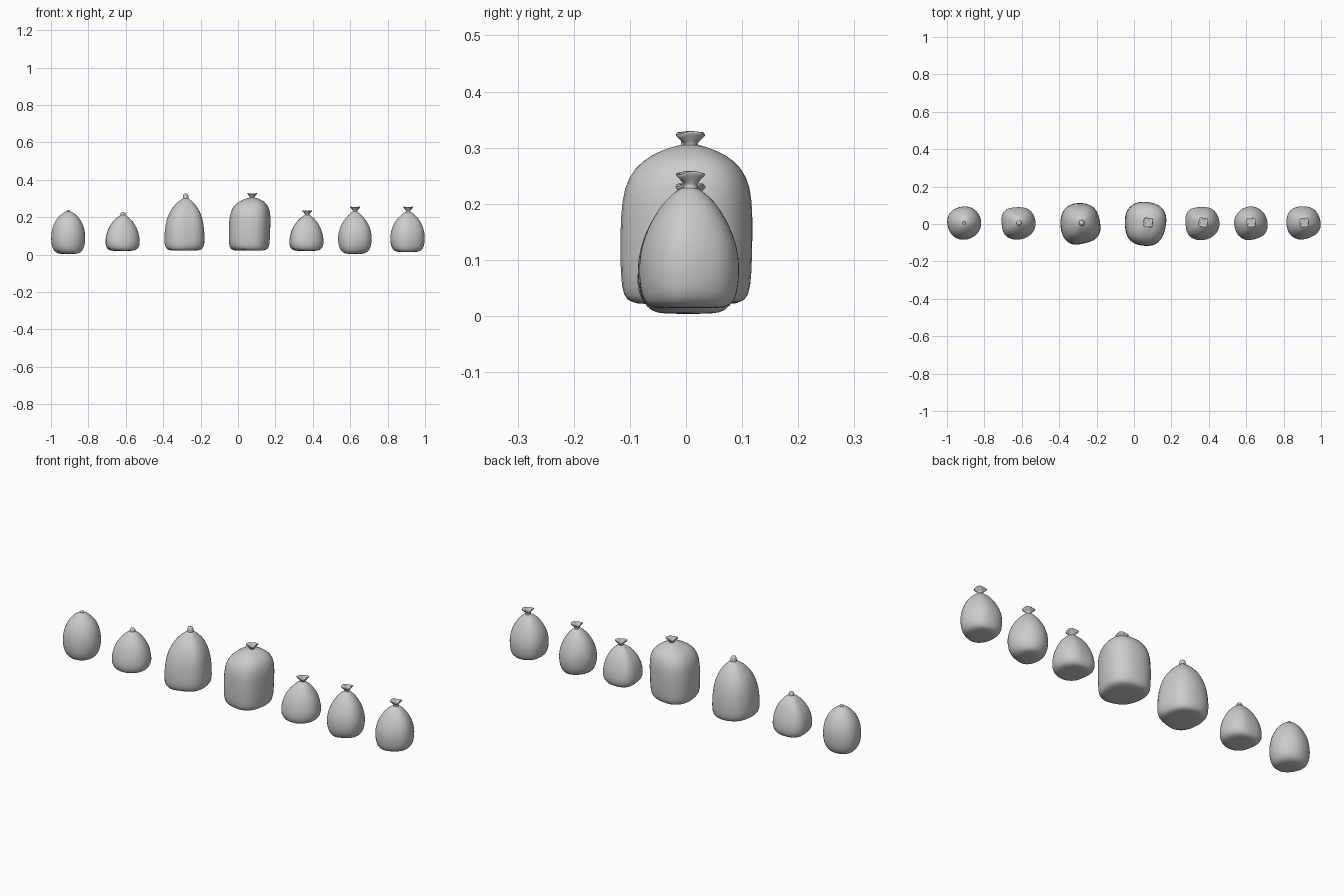
import bpy, bmesh
from math import sin, cos, pi, radians

if "Cube" in bpy.data.objects:
    bpy.data.objects.remove(bpy.data.objects["Cube"])


def loft(name, rings, sides=20):
    """Skin a list of (z, ring function) into a closed smooth mesh."""
    bm = bmesh.new()
    loops = [[bm.verts.new(f(2 * pi * i / sides)) for i in range(sides)] for f in rings]
    for a, b in zip(loops, loops[1:]):
        for i in range(sides):
            j = (i + 1) % sides
            bm.faces.new((a[i], a[j], b[j], b[i]))
    for loop, rev in ((loops[0], True), (loops[-1], False)):
        bm.faces.new(loop[::-1] if rev else loop)
    me = bpy.data.meshes.new(name)
    bm.to_mesh(me)
    bm.free()
    for p in me.polygons:
        p.use_smooth = True
    ob = bpy.data.objects.new(name, me)
    bpy.context.collection.objects.link(ob)
    ob.modifiers.new("smooth", 'SUBSURF').levels = 1
    ob.modifiers["smooth"].render_levels = 1
    return ob


def section(t, power, turn, lump, phase):
    """Point on a rounded, lumpy square."""
    a = t - turn
    r = (abs(cos(a)) ** power + abs(sin(a)) ** power) ** (-1 / power)
    r *= 1 + lump * sin(3 * t + phase) + 0.5 * lump * sin(5 * t + 2 * phase)
    return r * cos(t), r * sin(t)


def sack(name, cx, neck_x, hw, cy, hd, profile, power, turn, lump, phase):
    """Sack body; half width and depth are matched to hw and hd."""
    n = 72
    pts = [section(2 * pi * i / n, power, turn, lump, phase) for i in range(n)]
    x0, x1 = min(p[0] for p in pts), max(p[0] for p in pts)
    y0, y1 = min(p[1] for p in pts), max(p[1] for p in pts)
    top, low = profile[-1][0], profile[0][0]

    def ring(z, r):
        k = max(0, (z - low) / (top - low)) ** 3      # drift to the neck centre
        def f(t):
            x, y = section(t, power, turn, lump, phase)
            x = (2 * x - x0 - x1) / (x1 - x0)
            y = (2 * y - y0 - y1) / (y1 - y0)
            sag = 0.004 * sin(2 * t + phase) * (1 - k) * (r > 0.7)
            return (cx + (neck_x - cx) * k + x * r * hw * 1.01,
                    cy + (0.006 - cy) * k + y * r * hd * 1.01, z + sag)
        return f
    return loft(name, [ring(z, r) for z, r in profile])


def nub(name, x, z, r, h):
    """Small round knot on top of a sack."""
    prof = [(-0.012, 1.2), (0, 1.0), (h * .5, 1.0), (h * .85, .85), (h, .5), (h, .1)]
    return loft(name, [lambda t, a=a, s=s: (x + r * s * cos(t), 0.006 + r * s * sin(t), z + a)
                       for a, s in prof], 10)


def crown(name, x, z, turn):
    """Tied neck flaring into a crumpled square mouth."""
    prof = [(-.012, .017, 0), (0, .012, 0), (.004, .012, 0), (.012, .019, .5), (.021, .029, 1),
            (.025, .028, 1), (.022, .019, .8), (.018, .003, 0)]

    def ring(dz, r, w):
        def f(t):
            q = r * (1 + .16 * w * cos(4 * (t - turn)))
            return (x + q * cos(t), 0.008 + q * sin(t),
                    z + dz + w * (.003 * sin(2 * t + turn) - .002 * cos(4 * (t - turn))))
        return f
    return loft(name, [ring(*p) for p in prof], 16)


# Body profiles: height, relative radius
egg = [(.004, .05), (.004, .5), (.011, .74), (.03, .91), (.065, 1), (.1, 1), (.135, .92),
       (.17, .75), (.2, .52), (.222, .27), (.232, .13)]
egg_full = [(.004, .05), (.004, .5), (.011, .74), (.03, .91), (.065, 1), (.105, 1), (.145, .93),
            (.18, .76), (.207, .54), (.226, .28), (.233, .06)]
squat = [(.02, .05), (.02, .65), (.026, .86), (.045, .98), (.075, 1), (.11, .93), (.145, .8),
         (.175, .6), (.197, .38), (.21, .18), (.214, .12)]
tall = [(.021, .05), (.021, .7), (.027, .9), (.05, 1), (.1, 1), (.16, .95), (.21, .83),
        (.25, .64), (.28, .4), (.297, .18), (.303, .12)]
barrel = [(.021, .05), (.021, .7), (.028, .9), (.05, .98), (.11, 1), (.18, 1), (.23, .96),
          (.265, .81), (.287, .57), (.3, .3), (.306, .12)]
pear = [(.014, .05), (.014, .6), (.02, .82), (.04, .95), (.075, 1), (.11, .99), (.145, .89),
        (.175, .73), (.205, .5), (.224, .24), (.23, .13)]

# name, centre x, neck x, half width, centre y, half depth, profile, shape
sacks = [
    ("sack_1", -.908, -.907, .092, .005, .09, egg_full, 2.2, .3, .012, .4),
    ("sack_2", -.617, -.615, .093, .003, .088, squat, 2.6, .1, .03, 1.0),
    ("sack_3", -.286, -.28, .108, 0, .112, tall, 2.7, .15, .025, 2.2),
    ("sack_4", .061, .076, .111, 0, .118, barrel, 2.6, -.1, .02, .2),
    ("sack_5", .366, .37, .093, .002, .09, squat, 2.6, .1, .03, 1.0),
    ("sack_6", .625, .625, .091, .004, .091, egg, 2.3, .3, .02, 2.6),
    ("sack_7", .907, .91, .093, .005, .09, pear, 2.4, .2, .025, 1.6),
]
for s in sacks:
    sack(*s)

# Closed knots on the left three, open mouths on the right four
nub("knot_1", -.907, .23, .010, .01)
nub("knot_2", -.615, .212, .014, .016)
nub("knot_3", -.28, .3, .016, .026)
crown("mouth_4", .076, .303, radians(40))
crown("mouth_5", .37, .211, radians(35))
crown("mouth_6", .626, .231, radians(50))
crown("mouth_7", .91, .231, radians(48))
